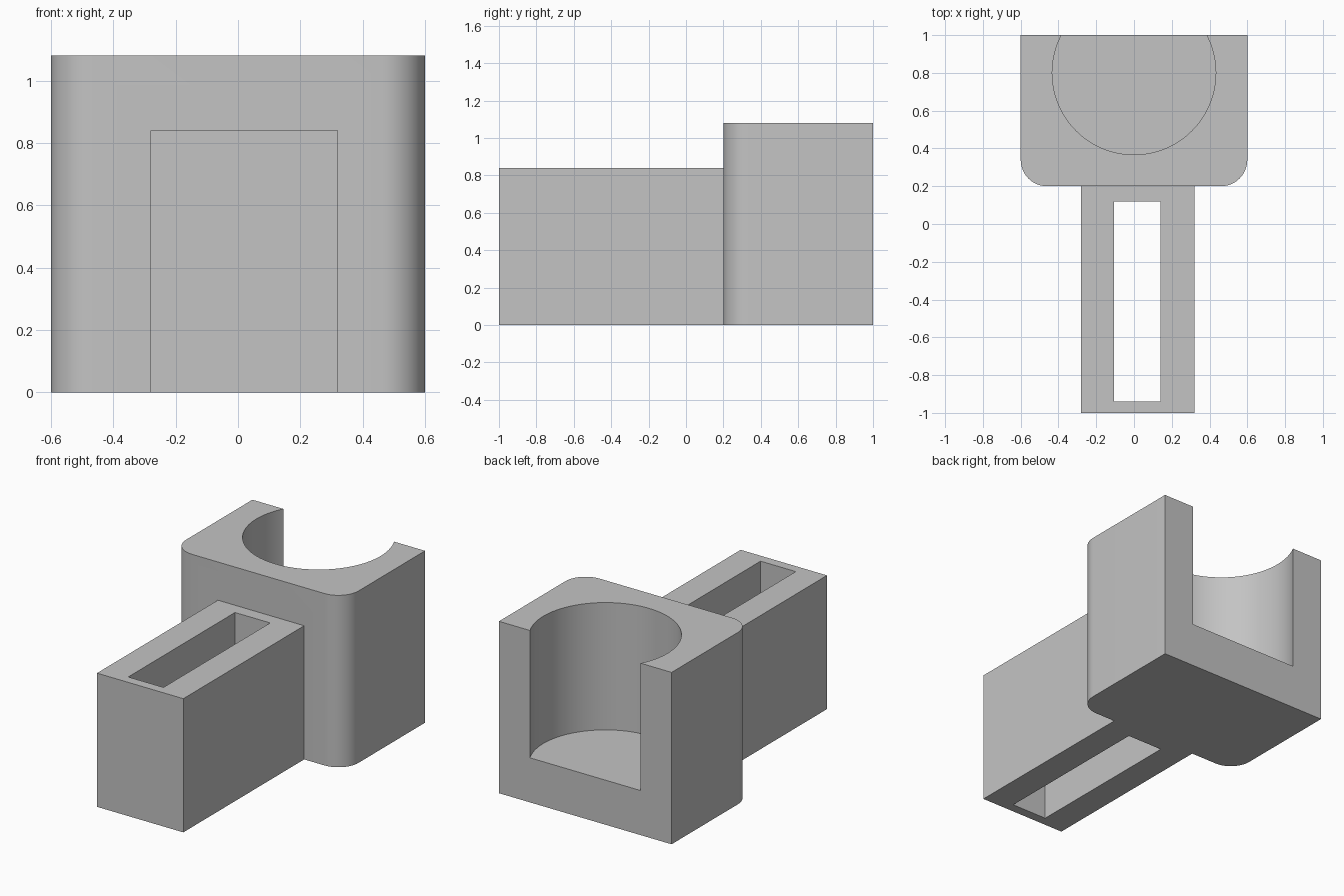
import bpy
import bmesh
from math import radians
from mathutils import Matrix, Vector

default = bpy.data.objects.get("Cube")
if default:
    bpy.data.objects.remove(default, do_unlink=True)

grey = bpy.data.materials.new("plain_grey")
grey.use_nodes = True
colour = (0.55, 0.55, 0.55, 1)
grey.diffuse_color = colour
grey.node_tree.nodes["Principled BSDF"].inputs["Base Color"].default_value = colour


def finish(name, bm):
    bmesh.ops.recalc_face_normals(bm, faces=bm.faces)
    mesh = bpy.data.meshes.new(name)
    bm.to_mesh(mesh)
    bm.free()
    mesh.materials.append(grey)
    obj = bpy.data.objects.new(name, mesh)
    bpy.context.collection.objects.link(obj)
    return obj


def box(name, low, high, front_radius=0):
    """Box between two corners, with optional rounded front uprights."""
    low, high = Vector(low), Vector(high)
    bm = bmesh.new()
    bmesh.ops.create_cube(bm, size=1)
    bmesh.ops.scale(bm, vec=high - low, verts=bm.verts)
    bmesh.ops.translate(bm, vec=(low + high) / 2, verts=bm.verts)
    if front_radius:
        uprights = [e for e in bm.edges
                    if all(abs(v.co.y - low.y) < 0.001 for v in e.verts)
                    and abs(e.verts[0].co.x - e.verts[1].co.x) < 0.001]
        bmesh.ops.bevel(bm, geom=uprights, offset=front_radius, segments=12,
                        profile=0.5, affect='EDGES')
    return finish(name, bm)


def cylinder(name, centre, radius, bottom, top):
    bm = bmesh.new()
    place = Matrix.Translation((*centre, (bottom + top) / 2))
    bmesh.ops.create_cone(bm, cap_ends=True, segments=96, radius1=radius,
                          radius2=radius, depth=top - bottom, matrix=place)
    return finish(name, bm)


def combine(target, other, operation):
    """Apply a boolean and remove the helper."""
    other.hide_render = True
    mod = target.modifiers.new(operation.title(), 'BOOLEAN')
    mod.operation = operation
    mod.solver = 'EXACT'
    mod.object = other
    bpy.context.view_layer.objects.active = target
    bpy.ops.object.modifier_apply(modifier=mod.name)
    bpy.data.objects.remove(other, do_unlink=True)


# Holder block with rounded front corners, joined to the slotted stem
holder = box("slotted_cup_holder", (-0.6, 0.2, 0), (0.6, 1, 1.08), front_radius=0.14)
combine(holder, box("stem", (-0.28, -1, 0), (0.32, 0.3, 0.84)), 'UNION')

# Slot right through the stem
combine(holder, box("slot_cutter", (-0.105, -0.94, -0.2), (0.14, 0.12, 1)), 'DIFFERENCE')

# Round pocket that breaks out through the back
combine(holder, cylinder("pocket_cutter", (0, 0.8), 0.433, 0.28, 1.3), 'DIFFERENCE')

# Smooth curved walls, sharp edges
bpy.ops.object.select_all(action='DESELECT')
holder.select_set(True)
bpy.context.view_layer.objects.active = holder
bpy.ops.object.shade_smooth_by_angle(angle=radians(30))
